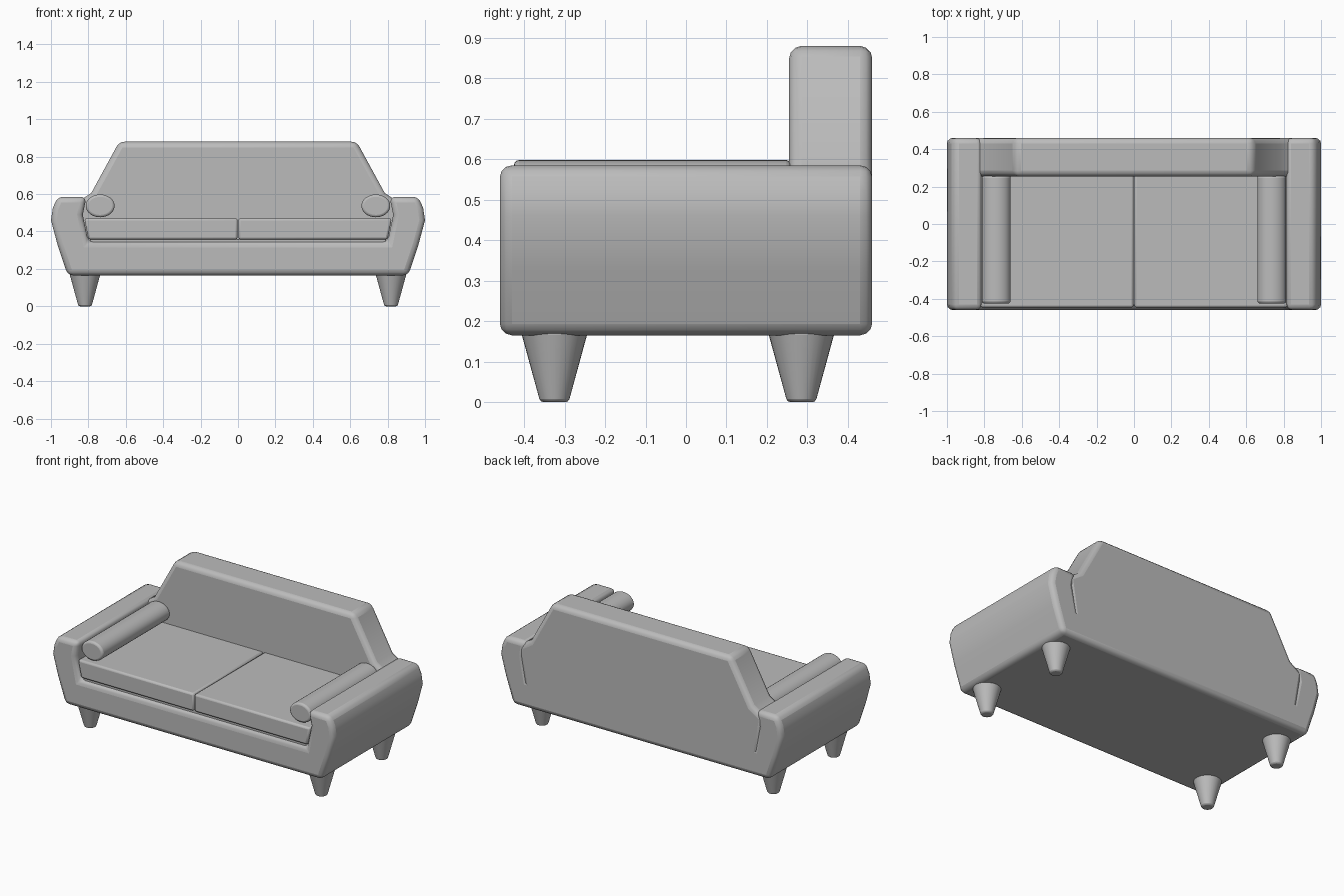
import bpy, bmesh, math

cube = bpy.data.objects.get("Cube")
if cube:
    bpy.data.objects.remove(cube, do_unlink=True)

fabric = bpy.data.materials.new("grey fabric")
GREY = (0.5, 0.5, 0.5, 1)
fabric.use_nodes = True
fabric.diffuse_color = GREY
fabric.node_tree.nodes["Principled BSDF"].inputs["Base Color"].default_value = GREY


def finish(name, bm, bevel, segments=3, angle=30):
    """Turn a bmesh into a softly bevelled, smooth shaded object."""
    bmesh.ops.recalc_face_normals(bm, faces=bm.faces)
    mesh = bpy.data.meshes.new(name)
    bm.to_mesh(mesh)
    bm.free()
    obj = bpy.data.objects.new(name, mesh)
    bpy.context.collection.objects.link(obj)
    mesh.materials.append(fabric)
    mod = obj.modifiers.new("soft edges", "BEVEL")
    mod.width = bevel
    mod.segments = segments
    mod.limit_method = "ANGLE"
    mod.angle_limit = math.radians(angle)
    bpy.ops.object.select_all(action="DESELECT")
    obj.select_set(True)
    bpy.context.view_layer.objects.active = obj
    bpy.ops.object.shade_smooth_by_angle(angle=math.radians(40))
    return obj


def extrude_profile(name, points, y0, y1, bevel, segments=3):
    """Extrude an x-z outline from y0 to y1."""
    bm = bmesh.new()
    face = bm.faces.new([bm.verts.new((x, y0, z)) for x, z in points])
    result = bmesh.ops.extrude_face_region(bm, geom=[face])
    moved = [v for v in result["geom"] if isinstance(v, bmesh.types.BMVert)]
    bmesh.ops.translate(bm, verts=moved, vec=(0, y1 - y0, 0))
    return finish(name, bm, bevel, segments)


def mirrored(half):
    """Complete a right half outline with its mirror image."""
    return half + [(-x, z) for x, z in reversed(half)]


# Base and arms in one U-shaped body
arm_half = [(0.91, 0.165), (0.965, 0.33), (1.0, 0.46), (0.99, 0.525),
            (0.965, 0.585), (0.81, 0.585), (0.83, 0.49), (0.80, 0.345)]
extrude_profile("base_and_arms", mirrored(arm_half), -0.46, 0.46, 0.03)

# Tapered backrest, flaring into the arms
back_half = [(0.82, 0.25), (0.87, 0.55), (0.785, 0.605), (0.635, 0.88)]
extrude_profile("backrest", mirrored(back_half), 0.255, 0.46, 0.03)

for side, label in ((1, "left"), (-1, "right")):
    # Seat cushion
    cushion = [(0.002, 0.357), (0.80, 0.357), (0.822, 0.47), (0.002, 0.47)]
    extrude_profile(label + "_seat_cushion", [(side * x, z) for x, z in cushion],
                    -0.447, 0.28, 0.012, 2)

    # Oval bolster
    oval = []
    for i in range(32):
        a = math.tau * i / 32
        oval.append((side * 0.737 + 0.077 * math.cos(a), 0.537 + 0.061 * math.sin(a)))
    extrude_profile(label + "_bolster", oval, -0.425, 0.26, 0.013)

    # Tapered legs
    for y, place in ((-0.325, "front"), (0.285, "back")):
        bm = bmesh.new()
        bmesh.ops.create_cone(bm, cap_ends=True, segments=32, radius1=0.035,
                              radius2=0.083, depth=0.175)
        bmesh.ops.translate(bm, verts=bm.verts, vec=(side * 0.818, y, 0.0875))
        finish(f"{place}_{label}_leg", bm, 0.008, 2)

# Recessed panel that closes the seam beneath the cushions
seam = [(-0.79, 0.33), (0.79, 0.33), (0.79, 0.36), (-0.79, 0.36)]
extrude_profile("seat_deck", seam, -0.435, 0.28, 0.004, 2)
